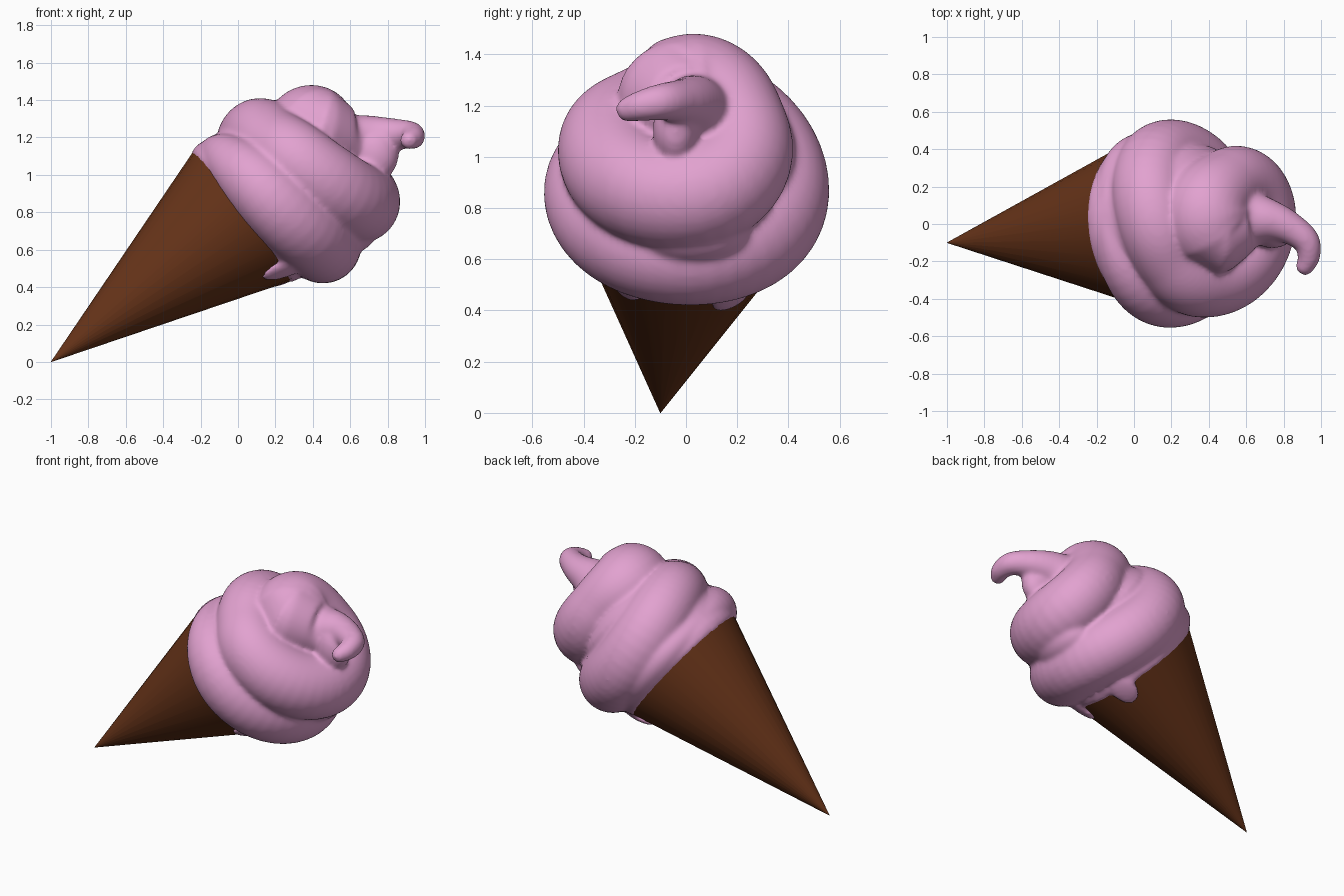
import bpy, bmesh
from math import cos, sin, radians, pi
from mathutils import Vector, Matrix

if "Cube" in bpy.data.objects:
    bpy.data.objects.remove(bpy.data.objects["Cube"])

# Leaning frame: U along the cone, V towards the upper side, W towards the front
TIP = Vector((-1, -0.1, 0))
U = Vector((0.793, 0.076, 0.604)).normalized()
V = Vector((-0.606, 0, 0.796)).normalized()
W = U.cross(V).normalized()
FRAME = Matrix((V, W, U)).transposed()


def place(angle, s, r):
    a = radians(angle)
    return TIP + U * s + V * (r * cos(a)) + W * (r * sin(a))


def material(name, color):
    m = bpy.data.materials.new(name)
    m.diffuse_color = (*color, 1)
    m.use_nodes = True
    m.node_tree.nodes["Principled BSDF"].inputs["Base Color"].default_value = m.diffuse_color
    return m


def lathe(bm, profile, sides):
    rings = []
    for s, r in profile:
        rings.append([bm.verts.new(place(360 * i / sides, s, r)) for i in range(sides)])
    for a, b in zip(rings, rings[1:]):
        for i in range(sides):
            j = (i + 1) % sides
            bm.faces.new((a[i], a[j], b[j], b[i]))
    bm.faces.new(rings[0][::-1])
    bm.faces.new(rings[-1])


def blob(bm, centre, radii, rot=None):
    m = Matrix.Translation(centre) @ (rot or Matrix.Identity(3)).to_4x4() @ Matrix.Diagonal((*radii, 1))
    bmesh.ops.create_uvsphere(bm, u_segments=24, v_segments=16, radius=1, matrix=m)


def finish(bm, name, mat):
    bmesh.ops.recalc_face_normals(bm, faces=bm.faces[:])
    me = bpy.data.meshes.new(name)
    bm.to_mesh(me)
    bm.free()
    me.materials.append(mat)
    ob = bpy.data.objects.new(name, me)
    bpy.context.collection.objects.link(ob)
    return ob


def catmull(keys, steps):
    out = []
    k = [keys[0]] + keys + [keys[-1]]
    for p0, p1, p2, p3 in zip(k, k[1:], k[2:], k[3:]):
        for i in range(steps):
            t = i / steps
            out.append([0.5 * (2 * b + (c - a) * t + (2 * a - 5 * b + 4 * c - d) * t * t
                               + (3 * b - a - 3 * c + d) * t ** 3)
                        for a, b, c, d in zip(p0, p1, p2, p3)])
    return out + [list(keys[-1])]


# Wafer cone
bm = bmesh.new()
lathe(bm, [(0, 0.001), (1.317, 0.443)], 32)
cone = finish(bm, "wafer_cone", material("wafer", (0.14, 0.035, 0.01)))
bpy.context.view_layer.objects.active = cone
cone.select_set(True)
bpy.ops.object.shade_smooth_by_angle(angle=radians(30))

# Ice cream: inner filling
bm = bmesh.new()
lathe(bm, [(1.25, 0.39), (1.285, 0.44), (1.33, 0.45), (1.45, 0.435), (1.6, 0.42),
           (1.75, 0.39), (1.88, 0.28), (1.97, 0.14), (1.99, 0.02)], 48)

# Ice cream: swirl rope (angle, distance along cone, ring radius, rope radius)
turns = [(-110, 1.39, 0.37, 0.11), (-60, 1.385, 0.38, 0.11), (0, 1.38, 0.345, 0.10),
         (90, 1.44, 0.37, 0.195),
         (180, 1.54, 0.385, 0.205), (270, 1.51, 0.335, 0.21), (360, 1.62, 0.285, 0.205),
         (405, 1.64, 0.275, 0.20), (450, 1.69, 0.32, 0.21), (540, 1.84, 0.32, 0.215),
         (630, 1.88, 0.15, 0.20), (715, 1.86, 0.14, 0.245), (755, 1.875, 0.14, 0.235)]
rope = [(*place(a, s, r), w) for a, s, r, w in catmull(turns, 12)]
# Curled tip at the end of the rope
curl = [rope[-1], (0.60, 0.02, 1.18, 0.17), (0.72, 0.02, 1.205, 0.115), (0.83, -0.02, 1.215, 0.088),
        (0.92, -0.09, 1.215, 0.073), (0.935, -0.17, 1.20, 0.062), (0.915, -0.225, 1.185, 0.05)]
rope += catmull(curl, 8)[1:]

# Sweep a round section along the rope
pts = [Vector(p[:3]) for p in rope]
rings = []
for i, p in enumerate(pts):
    d = (pts[min(i + 1, len(pts) - 1)] - pts[max(i - 1, 0)]).normalized()
    side = d.cross(U).normalized() if i == 0 else side - d * side.dot(d)
    side.normalize()
    up = d.cross(side)
    w = rope[i][3]
    rings.append([bm.verts.new(p + (side * cos(2 * pi * k / 32) + up * sin(2 * pi * k / 32)) * w)
                  for k in range(32)])
for a, b in zip(rings, rings[1:]):
    for k in range(32):
        bm.faces.new((a[k], a[(k + 1) % 32], b[(k + 1) % 32], b[k]))
bm.faces.new(rings[0][::-1])
bm.faces.new(rings[-1])
for p in (rope[0], rope[-1]):
    blob(bm, p[:3], (p[3],) * 3)

# Flared root of the curled tip, and soft fill in the lower groove
blob(bm, (0.74, -0.04, 1.11), (0.12, 0.09, 0.14))
blob(bm, place(180, 1.71, 0.405), (0.14, 0.22, 0.13))

# Drips running down the cone
for angle, s, width, length in ((147, 1.29, 0.075, 0.14), (205, 1.26, 0.08, 0.11)):
    rot = FRAME @ Matrix.Rotation(radians(angle), 3, 'Z') @ Matrix.Rotation(radians(18.6), 3, 'Y')
    blob(bm, place(angle, s, s * 0.3364), (0.028, width, length), rot)

# Melt all pieces into one smooth mass
ice = finish(bm, "ice_cream_swirl", material("ice_cream", (0.76, 0.36, 0.63)))
re = ice.modifiers.new("melt", 'REMESH')
re.mode = 'VOXEL'
re.voxel_size = 0.013
re.use_smooth_shade = True
sm = ice.modifiers.new("soften", 'SMOOTH')
sm.factor = 0.5
sm.iterations = 12
